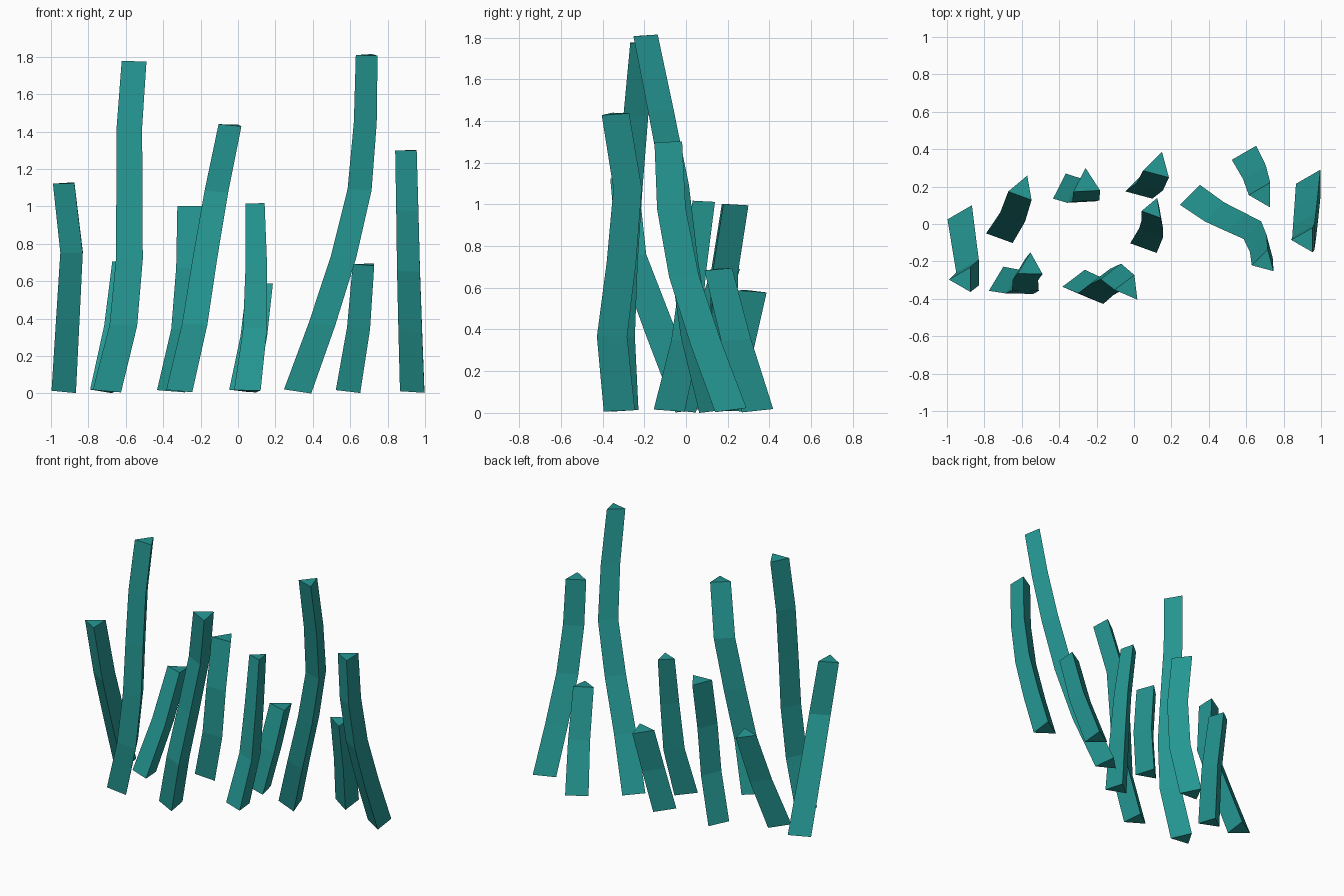
import bpy, bmesh, math
from mathutils import Vector

cube = bpy.data.objects.get("Cube")
if cube:
    bpy.data.objects.remove(cube, do_unlink=True)

teal = bpy.data.materials.new("teal")
teal.use_nodes = True
colour = (0.018, 0.31, 0.29, 1)
teal.diffuse_color = colour
teal.node_tree.nodes["Principled BSDF"].inputs["Base Color"].default_value = colour

RADIUS = 0.087
TILT = 0.35  # how far each cross-section leans with the stem


def blade(name, height, angle, path, tip=0.88):
    """Three-sided stem through evenly stacked (x, y) centres, closed at both ends."""
    count = len(path) - 1
    spine = [Vector((x, y, 0.013 + (height - 0.013) * i / count))
             for i, (x, y) in enumerate(path)]
    bm = bmesh.new()
    rings = []
    for i, centre in enumerate(spine):
        along = spine[min(i + 1, count)] - spine[max(i - 1, 0)]
        lean = along / along.z * TILT
        radius = RADIUS * (1 + (tip - 1) * i / count)
        ring = []
        for k in range(3):
            a = math.radians(angle) + k * math.tau / 3
            out = Vector((math.cos(a), math.sin(a), 0)) * radius
            out.z = -(out.x * lean.x + out.y * lean.y)
            ring.append(bm.verts.new(centre + out))
        rings.append(ring)
    bm.faces.new(rings[0][::-1])
    bm.faces.new(rings[-1])
    for low, high in zip(rings, rings[1:]):
        for k in range(3):
            n = (k + 1) % 3
            bm.faces.new((low[k], low[n], high[n], high[k]))
    mesh = bpy.data.meshes.new(name)
    bm.to_mesh(mesh)
    bm.free()
    mesh.materials.append(teal)
    bpy.context.collection.objects.link(bpy.data.objects.new(name, mesh))


# Right-hand group
blade("blade_far_right", 1.125, 180,
      [(-.91, .025), (-.89, -.12), (-.87, -.26), (-.913, -.297)])
blade("blade_tall_right", 1.775, 89,
      [(-.70, -.315), (-.612, -.33), (-.58, -.315), (-.58, -.29), (-.58, -.26), (-.555, -.228)])
blade("blade_short_right", .70, 190,
      [(-.705, -.035), (-.635, .075), (-.597, .187)])

# Middle group
blade("blade_middle_back", 1.0, 93,
      [(-.36, .183), (-.285, .16), (-.26, .165), (-.255, .217)], 0.95)
blade("blade_middle_front", 1.435, 187,
      [(-.297, -.325), (-.215, -.36), (-.16, -.315), (-.10, -.285), (-.028, -.343)])
blade("blade_middle_thin", 1.015, 190,
      [(.065, -.088), (.105, -.01), (.11, .03), (.102, .08)], 0.72)
blade("blade_middle_short", .585, 195,
      [(.037, .197), (.095, .24), (.128, .307)], 0.95)

# Left-hand group
blade("blade_tall_left", 1.81, 195,
      [(.33, .125), (.46, .035), (.575, -.02), (.66, -.06), (.69, -.13), (.697, -.203)], 0.8)
blade("blade_short_left", .69, 180,
      [(.61, .343), (.665, .24), (.69, .155)])
blade("blade_far_left", 1.30, 180,
      [(.953, .215), (.942, .095), (.932, -.01), (.925, -.07), (.917, -.085)])
